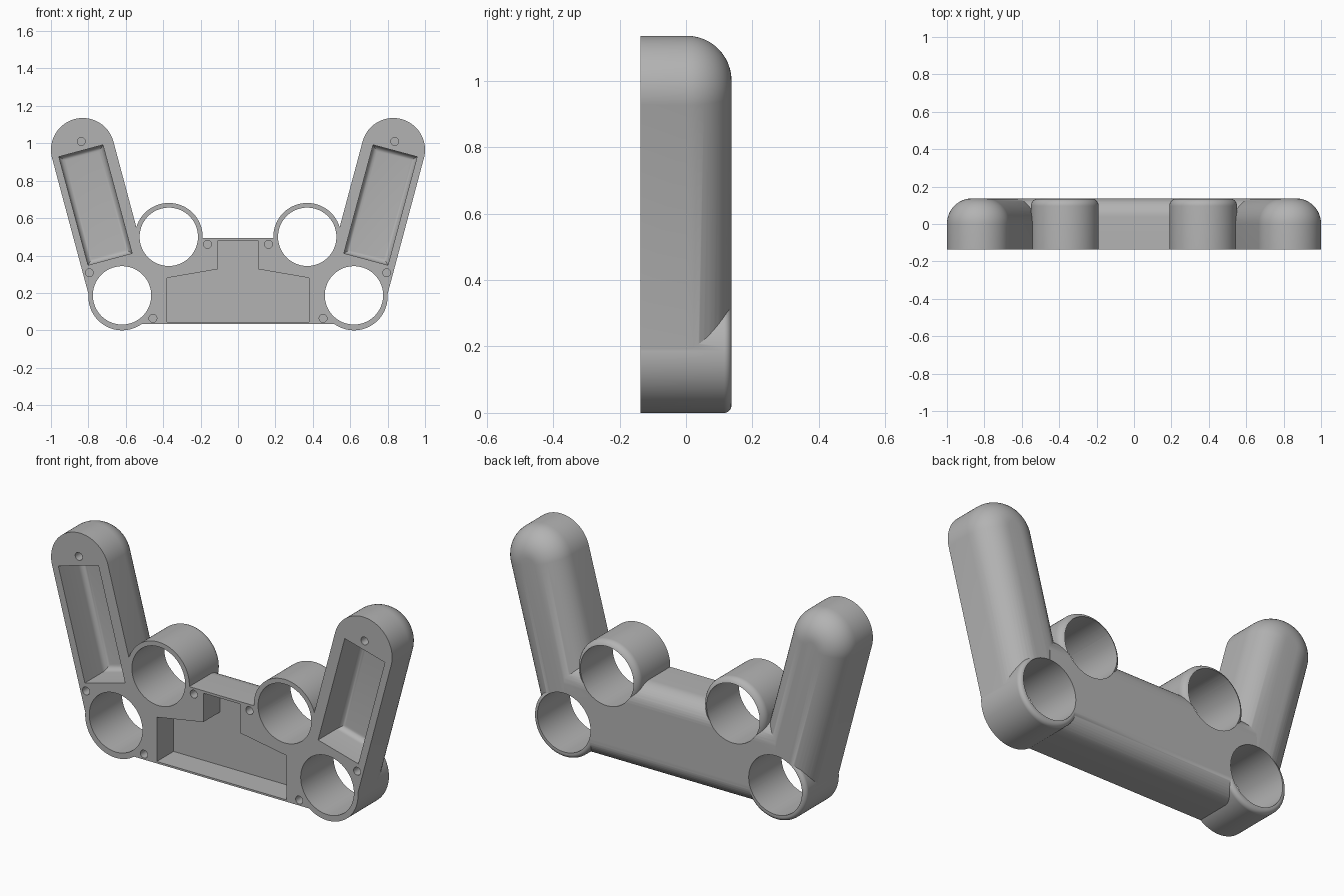
import bpy
import bmesh
from math import sin, cos, pi, atan2

cube = bpy.data.objects.get("Cube")
if cube:
    bpy.data.objects.remove(cube, do_unlink=True)

FRONT, BACK = -0.1375, 0.1375
TILT = 0.263  # lean of the grips

grey = bpy.data.materials.new("plain grey")
grey.use_nodes = True
grey.diffuse_color = (0.45, 0.45, 0.45, 1)
grey.node_tree.nodes["Principled BSDF"].inputs["Base Color"].default_value = grey.diffuse_color


def loft(name, rings):
    """Closed solid skinned through rings of 3D points."""
    bm = bmesh.new()
    loops = [[bm.verts.new(p) for p in ring] for ring in rings]
    n = len(loops[0])
    for a, b in zip(loops, loops[1:]):
        for i in range(n):
            j = (i + 1) % n
            bm.faces.new((a[i], a[j], b[j], b[i]))
    bm.faces.new(loops[0])
    bm.faces.new(loops[-1])
    bmesh.ops.recalc_face_normals(bm, faces=bm.faces)
    mesh = bpy.data.meshes.new(name)
    bm.to_mesh(mesh)
    bm.free()
    mesh.materials.append(grey)
    obj = bpy.data.objects.new(name, mesh)
    bpy.context.collection.objects.link(obj)
    return obj


def rounded(name, outline, start, end, fillet, steps=12):
    """Extrude outline(inset) along y with a rounded far edge."""
    layers = [(start, 0)]
    for k in range(steps + 1):
        t = k / steps * pi / 2
        layers.append((end - fillet + fillet * sin(t), fillet * (1 - cos(t))))
    return loft(name, [[(x, y, z) for x, z in outline(inset)] for y, inset in layers])


def capsule(low, high, radius, n=96):
    """Outline of a pill between two centres; equal centres give a disc."""
    lean = atan2(high[1] - low[1], high[0] - low[0])

    def outline(inset):
        pts = []
        for k in range(n):
            c = high if k < n / 2 else low
            t = lean - pi / 2 + 2 * pi * (k + 0.5) / n
            pts.append((c[0] + (radius - inset) * cos(t), c[1] + (radius - inset) * sin(t)))
        return pts
    return outline


def tilted_box(cx, cz, half_w, half_l, lean):
    def outline(inset):
        w, h = half_w - inset, half_l - inset
        return [(cx + u * cos(lean) + v * sin(lean), cz - u * sin(lean) + v * cos(lean))
                for u, v in ((-w, -h), (w, -h), (w, h), (-w, h))]
    return outline


def straight(name, pts, start, end):
    return loft(name, [[(x, y, z) for x, z in pts] for y in (start, end)])


def combine(target, tool, operation):
    mod = target.modifiers.new(operation.lower(), 'BOOLEAN')
    mod.operation, mod.solver, mod.object = operation, 'EXACT', tool
    bpy.context.view_layer.objects.active = target
    bpy.ops.object.modifier_apply(modifier=mod.name)
    bpy.data.objects.remove(tool, do_unlink=True)


# Central bridge: rounded along its back top and bottom edges
bottom, top, r = 0.035, 0.493, 0.1
section = [(-0.2, top), (-0.2, bottom)]
for k in range(13):
    t = k / 12 * pi / 2
    section.append((BACK - r + r * sin(t), bottom + r - r * cos(t)))
for k in range(13):
    t = k / 12 * pi / 2
    section.append((BACK - r + r * cos(t), top - r + r * sin(t)))
shell = loft("controller_shell", [[(x, y, z) for y, z in section] for x in (-0.62, 0.62)])

# Grips and stick housings
for s in (-1, 1):
    low, high, upper = (s * 0.62, 0.18), (s * 0.83, 0.965), (s * 0.37, 0.5)
    combine(shell, rounded("grip", capsule(low, high, 0.17), -0.21, BACK - 0.0004, 0.135), 'UNION')
    combine(shell, rounded("lower_ring", capsule(low, low, 0.18), -0.22, BACK - 0.0008, 0.022), 'UNION')
    combine(shell, rounded("upper_ring", capsule(upper, upper, 0.181), -0.23, BACK - 0.0012, 0.04), 'UNION')

# Trim the open side flat
combine(shell, straight("trim", [(-2, -1), (2, -1), (2, 2), (-2, 2)], -0.5, FRONT), 'DIFFERENCE')

# Round openings, grip pockets and screw holes
for s in (-1, 1):
    for c in ((s * 0.62, 0.187), (s * 0.37, 0.5)):
        combine(shell, straight("opening", capsule(c, c, 0.156)(0), -0.3, 0.3), 'DIFFERENCE')
    pocket = tilted_box(s * 0.762, 0.67, 0.122, 0.3, s * TILT)
    combine(shell, rounded("grip_pocket", pocket, -0.3, FRONT + 0.18, 0.03, 6), 'DIFFERENCE')
    for x, z in ((0.838, 1.01), (0.795, 0.308), (0.163, 0.46), (0.455, 0.064)):
        c = (s * x, z)
        combine(shell, straight("screw_hole", capsule(c, c, 0.021, 24)(0), -0.3, FRONT + 0.1), 'DIFFERENCE')

# Stepped central pocket
half = [(0.38, 0.045), (0.38, 0.28), (0.107, 0.327), (0.107, 0.48)]
outline = half + [(-x, z) for x, z in reversed(half)]
combine(shell, straight("centre_pocket", outline, -0.3, FRONT + 0.14), 'DIFFERENCE')

bpy.ops.object.select_all(action='DESELECT')
shell.select_set(True)
bpy.context.view_layer.objects.active = shell
bpy.ops.object.shade_smooth_by_angle(angle=0.5)
